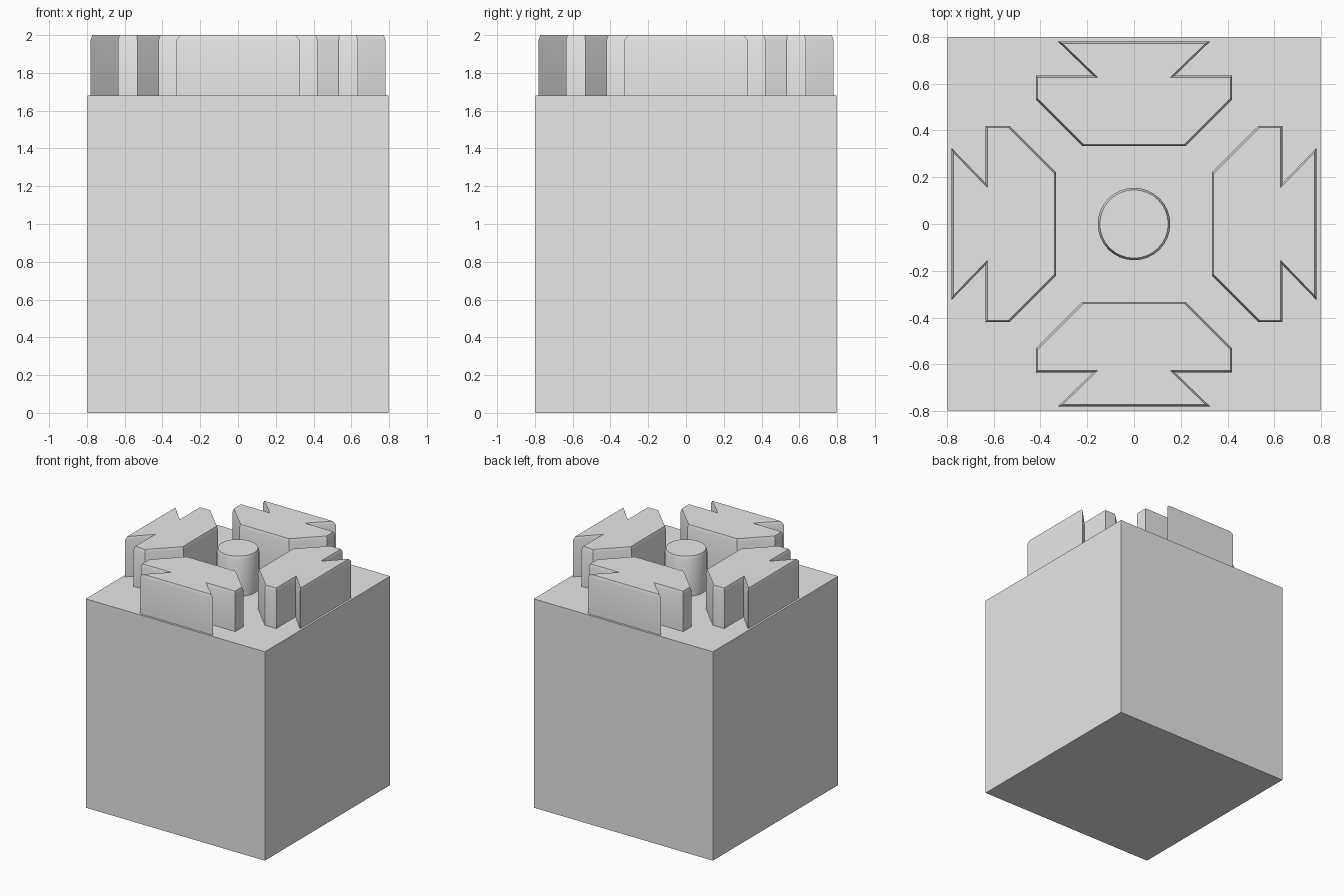
import bpy, bmesh, math
from mathutils import Matrix

old = bpy.data.objects.get("Cube")
if old:
    bpy.data.objects.remove(old, do_unlink=True)

DECK, TOP = 1.68, 2.0

grey = bpy.data.materials.new("plain_grey")
grey.use_nodes = True
grey.diffuse_color = (0.8, 0.8, 0.8, 1)
grey.node_tree.nodes["Principled BSDF"].inputs["Base Color"].default_value = (0.8, 0.8, 0.8, 1)


def prism(name, outline, z0, z1, edge=0.0, drop=0.0, turn=0.0):
    """Upright prism from an outline, with an optional eased top edge."""
    bm = bmesh.new()
    base = bm.faces.new([bm.verts.new((x, y, z0)) for x, y in outline])
    base.normal_update()
    if base.normal.z < 0:
        base.normal_flip()
    cap = bmesh.ops.extrude_face_region(bm, geom=[base], use_keep_orig=True)
    top = next(g for g in cap["geom"] if isinstance(g, bmesh.types.BMFace))
    for v in top.verts:
        v.co.z = z1 - drop
    bm.normal_update()
    if edge:
        bmesh.ops.inset_region(bm, faces=[top], thickness=edge, use_even_offset=True)
        for v in top.verts:
            v.co.z = z1
    bmesh.ops.recalc_face_normals(bm, faces=bm.faces[:])
    bm.transform(Matrix.Rotation(turn, 4, "Z"))
    mesh = bpy.data.meshes.new(name)
    bm.to_mesh(mesh)
    bm.free()
    mesh.materials.append(grey)
    obj = bpy.data.objects.new(name, mesh)
    bpy.context.collection.objects.link(obj)
    bpy.ops.object.select_all(action="DESELECT")
    obj.select_set(True)
    bpy.context.view_layer.objects.active = obj
    if edge:
        bpy.ops.object.shade_smooth_by_angle(angle=math.radians(30))
    return obj


# Block body
h = 0.797
prism("block_body", [(-h, -h), (h, -h), (h, h), (-h, h)], 0, DECK)

# Four notched lugs around the deck
half = [(0.325, -0.78), (0.175, -0.635), (0.42, -0.635), (0.42, -0.533), (0.22, -0.333)]
lug = half + [(-x, y) for x, y in reversed(half)]
for i, side in enumerate(("front", "left", "back", "right")):
    prism(side + "_lug", lug, DECK, TOP, 0.008, 0.025, i * math.pi / 2)

# Round centre post
ring = [(0.155 * math.cos(a), 0.155 * math.sin(a))
        for a in (i * math.tau / 32 for i in range(32))]
prism("centre_post", ring, DECK, TOP, 0.009, 0.025)
